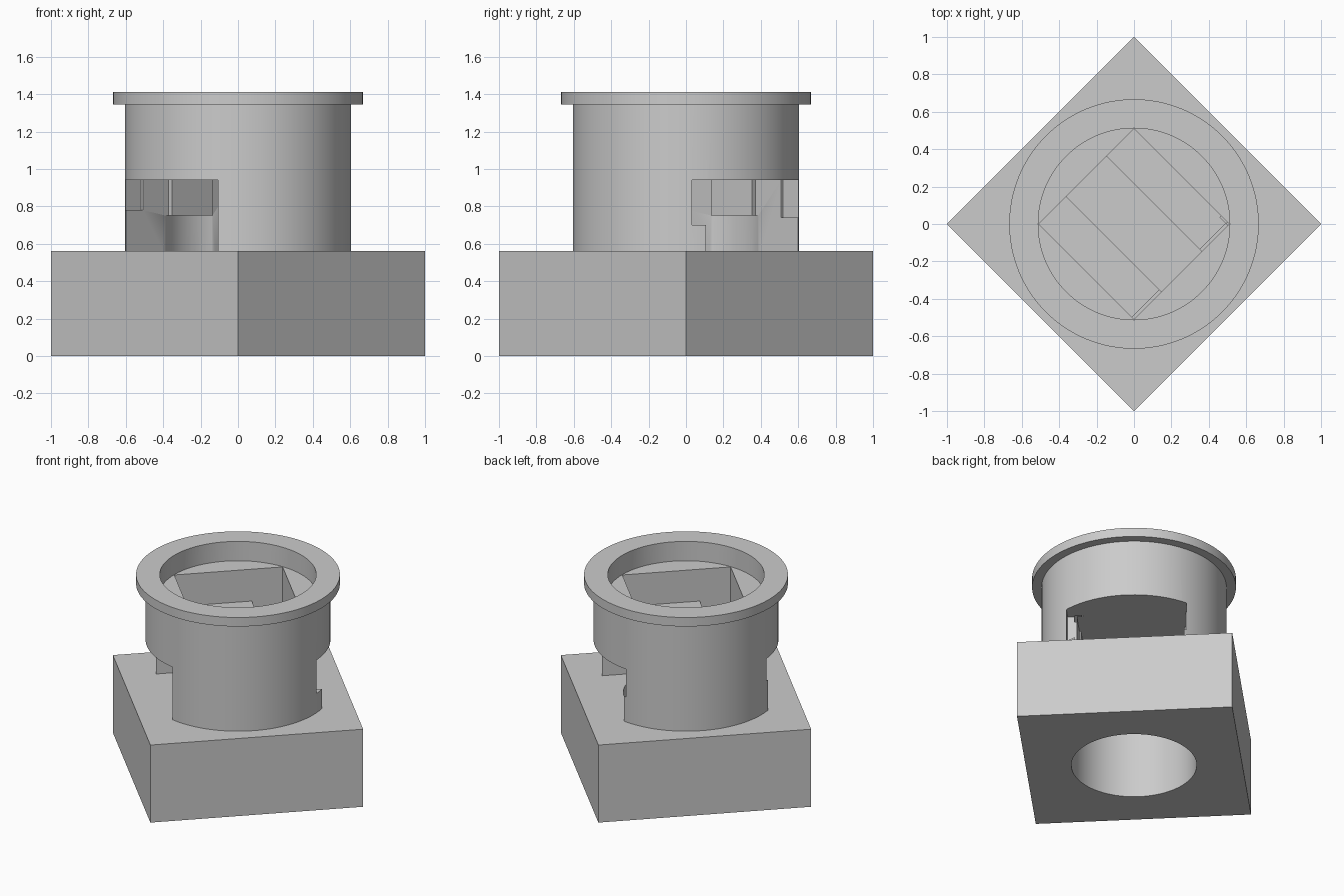
import bpy
import bmesh
from math import pi
from mathutils import Matrix

cube = bpy.data.objects.get("Cube")
if cube:
    bpy.data.objects.remove(cube, do_unlink=True)

grey = bpy.data.materials.new("light grey")
grey.use_nodes = True
COLOUR = (0.6, 0.6, 0.6, 1)
grey.diffuse_color = COLOUR
grey.node_tree.nodes["Principled BSDF"].inputs["Base Color"].default_value = COLOUR

TURN = Matrix.Rotation(-pi / 4, 4, "Z")  # every part sits an eighth turn round


def finish(name, bm):
    bmesh.ops.recalc_face_normals(bm, faces=bm.faces)
    bm.transform(TURN)
    mesh = bpy.data.meshes.new(name)
    bm.to_mesh(mesh)
    bm.free()
    mesh.materials.append(grey)
    obj = bpy.data.objects.new(name, mesh)
    bpy.context.collection.objects.link(obj)
    return obj


def box(name, x, y, z):
    """Box from (low, high) pairs along each axis."""
    bm = bmesh.new()
    bmesh.ops.create_cube(bm, size=1)
    for v in bm.verts:
        for i, (low, high) in enumerate((x, y, z)):
            v.co[i] = high if v.co[i] > 0 else low
    return finish(name, bm)


def turned(name, profile, sides=128):
    """Solid of revolution from (radius, height) points."""
    bm = bmesh.new()
    verts = [bm.verts.new((r, 0, z)) for r, z in profile]
    edges = [bm.edges.new(pair) for pair in zip(verts, verts[1:])]
    bmesh.ops.spin(bm, geom=verts + edges, axis=(0, 0, 1), cent=(0, 0, 0),
                   angle=2 * pi, steps=sides, use_duplicate=False)
    bmesh.ops.remove_doubles(bm, verts=bm.verts, dist=1e-4)
    return finish(name, bm)


def cylinder(name, radius, low, high):
    return turned(name, [(0, low), (radius, low), (radius, high), (0, high)])


def activate(obj):
    bpy.ops.object.select_all(action="DESELECT")
    obj.select_set(True)
    bpy.context.view_layer.objects.active = obj


def cut(obj, cutters):
    activate(obj)
    for cutter in cutters:
        mod = obj.modifiers.new("cut", "BOOLEAN")
        mod.operation = "DIFFERENCE"
        mod.solver = "EXACT"
        mod.object = cutter
        bpy.ops.object.modifier_apply(modifier=mod.name)
        bpy.data.objects.remove(cutter, do_unlink=True)
    bpy.ops.object.shade_smooth_by_angle(angle=pi / 6)


HALF = 0.707    # half the base side
DECK = 0.56     # top of the base
CEILING = 0.94  # top of the side slot
WALL = 0.36     # half the square well

# Square base with a round bore
base = box("base_block", (-HALF, HALF), (-HALF, HALF), (0, DECK))
cut(base, [cylinder("base_bore", 0.41, -0.1, 0.7)])

# Flanged collar
collar = turned("flanged_collar", [(0, DECK), (0.605, DECK), (0.605, 1.345),
                                   (0.667, 1.345), (0.667, 1.41), (0, 1.41)])
cut(collar, [
    cylinder("top_recess", 0.512, 1.27, 1.6),
    box("square_well", (-WALL, WALL), (-WALL, WALL), (0.9, 1.3)),
    box("side_slot", (-0.37, 0.345), (-0.8, 0.8), (0.4, CEILING)),
    cylinder("lower_bore", 0.41, 0.4, 0.75),
    box("wide_notch", (0.3, 0.405), (0.35, 0.8), (0.7, CEILING)),
    box("front_notch", (-0.385, -0.3), (-0.8, -0.35), (0.78, CEILING)),
    box("back_notch", (-0.385, -0.3), (0.35, 0.8), (0.74, CEILING)),
])

# Crossbar over the well, with a short tab down each wall
box("crossbar", (-0.38, 0.37), (-0.155, 0.155), (CEILING, 1.04))
box("right_tab", (-0.38, -0.345), (-0.155, 0.155), (0.75, CEILING))
box("left_tab", (0.335, 0.37), (-0.155, 0.155), (0.75, CEILING))
